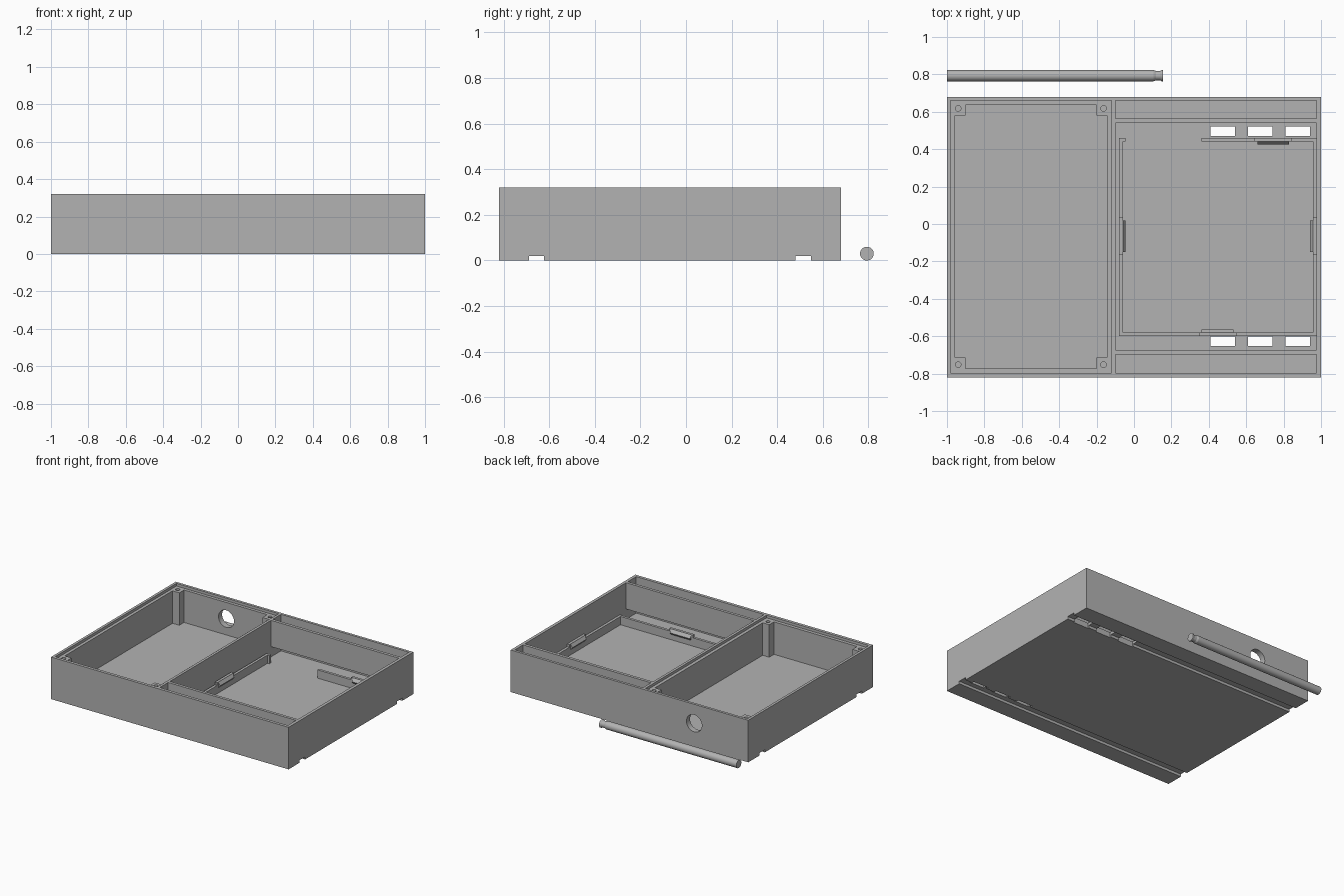
import bpy, bmesh, math
from mathutils import Matrix

if "Cube" in bpy.data.objects:
    bpy.data.objects.remove(bpy.data.objects["Cube"])

grey = bpy.data.materials.new("mid_grey")
grey.diffuse_color = (0.45, 0.45, 0.45, 1)
grey.use_nodes = True
grey.node_tree.nodes["Principled BSDF"].inputs["Base Color"].default_value = grey.diffuse_color


def make(name, bm):
    bmesh.ops.recalc_face_normals(bm, faces=bm.faces)
    me = bpy.data.meshes.new(name)
    bm.to_mesh(me)
    bm.free()
    me.materials.append(grey)
    ob = bpy.data.objects.new(name, me)
    bpy.context.collection.objects.link(ob)
    return ob


def box(name, x0, x1, y0, y1, z0, z1):
    bm = bmesh.new()
    bmesh.ops.create_cube(bm, size=1)
    for v in bm.verts:
        v.co = (x1 if v.co.x > 0 else x0, y1 if v.co.y > 0 else y0, z1 if v.co.z > 0 else z0)
    return make(name, bm)


def cylinder(name, r, depth, loc, axis=None, seg=32):
    bm = bmesh.new()
    m = Matrix.Translation(loc)
    if axis:
        m = m @ Matrix.Rotation(math.pi / 2, 4, axis)
    bmesh.ops.create_cone(bm, cap_ends=True, segments=seg, radius1=r, radius2=r, depth=depth, matrix=m)
    return make(name, bm)


def cut(ob, cutter):
    mod = ob.modifiers.new("cut", 'BOOLEAN')
    mod.operation, mod.solver, mod.object = 'DIFFERENCE', 'EXACT', cutter
    bpy.context.view_layer.objects.active = ob
    bpy.ops.object.modifier_apply(modifier=mod.name)
    bpy.data.objects.remove(cutter)


TOP, FL, FR = 0.32, 0.053, 0.042   # rim, left floor, right floor
body = box("case_body", -1, 1, -0.82, 0.68, 0, TOP)

# left compartment: lid ledge, then a cross-shaped pocket that leaves corner posts
cut(body, box("c", -0.98, -0.12, -0.797, 0.66, 0.30, 0.4))
cut(body, box("c", -0.957, -0.145, -0.715, 0.58, FL, 0.4))
cut(body, box("c", -0.90, -0.20, -0.772, 0.637, FL, 0.4))
for x in (-0.94, -0.163):
    for y in (-0.752, 0.618):
        cut(body, cylinder("c", 0.015, 0.12, (x, y, 0.28), seg=20))

# right side: main bay and two narrow bays, joined by a low gap under the partitions
for y0, y1 in ((-0.675, 0.54), (0.563, 0.66), (-0.797, -0.697)):
    cut(body, box("c", -0.10, 0.977, y0, y1, FR, 0.4))
cut(body, box("c", -0.10, 0.977, -0.797, 0.66, FR, 0.12))

# round cable hole in the back wall
cut(body, cylinder("c", 0.065, 0.2, (-0.545, 0.66, 0.175), 'X', 40))

# channels under the base and slots through the floor
for y0, y1 in ((-0.688, -0.622), (0.48, 0.547)):
    cut(body, box("c", -1.1, 1.1, y0, y1, -0.1, 0.02))
for x in (0.41, 0.61, 0.81):
    for y in (-0.652, 0.47):
        cut(body, box("c", x, x + 0.13, y, y + 0.05, -0.1, 0.1))

# low rails holding the board
B, H = FR - 0.004, 0.105
box("left_rail", -0.08, -0.06, -0.60, 0.46, B, H)
box("left_rail_stub", -0.06, -0.045, 0.44, 0.46, B, H)
box("right_rail", 0.957, 0.979, -0.60, 0.46, B, H)
box("back_rail", 0.36, 0.957, 0.44, 0.46, B, H)
box("front_rail", -0.06, 0.957, -0.60, -0.58, B, H)


def clip(name, loc, angle, length=0.17):
    # raised plate on the rail with a wedge-shaped catch facing local +x
    box_part = box(name + "_plate", -0.02, 0, -length / 2 - 0.015, length / 2 + 0.015, H - 0.03, H + 0.02)
    bm = bmesh.new()
    prof = [(-0.002, H - 0.025), (0.015, H - 0.005), (-0.002, H + 0.02)]
    f = bm.faces.new([bm.verts.new((x, -length / 2, z)) for x, z in prof])
    ext = bmesh.ops.extrude_face_region(bm, geom=[f])
    bmesh.ops.translate(bm, vec=(0, length, 0), verts=[v for v in ext["geom"] if isinstance(v, bmesh.types.BMVert)])
    for ob in (box_part, make(name + "_catch", bm)):
        ob.matrix_world = Matrix.Translation(loc) @ Matrix.Rotation(angle, 4, 'Z')


clip("left_clip", (-0.06, -0.065, 0), 0)
clip("right_clip", (0.957, -0.065, 0), math.pi)
clip("back_clip", (0.745, 0.44, 0), -math.pi / 2)
clip("front_clip", (0.447, -0.58, 0), math.pi / 2)

# loose round rod with a groove near one end
profile = [(-1, 0), (-1, 0.03), (0.105, 0.03), (0.118, 0.025), (0.14, 0.025), (0.148, 0.03), (0.156, 0.03), (0.156, 0)]
bm = bmesh.new()
vs = [bm.verts.new((x, 0.793, 0.03 + r)) for x, r in profile]
es = [bm.edges.new(p) for p in zip(vs, vs[1:])]
bmesh.ops.spin(bm, geom=vs + es, cent=(0, 0.793, 0.03), axis=(1, 0, 0), angle=2 * math.pi, steps=32)
bmesh.ops.remove_doubles(bm, verts=bm.verts, dist=1e-4)
rod = make("support_rod", bm)

# smooth only the rounded surfaces
for ob in (body, rod):
    bpy.ops.object.select_all(action='DESELECT')
    ob.select_set(True)
    bpy.context.view_layer.objects.active = ob
    bpy.ops.object.shade_smooth_by_angle(angle=math.radians(20))
